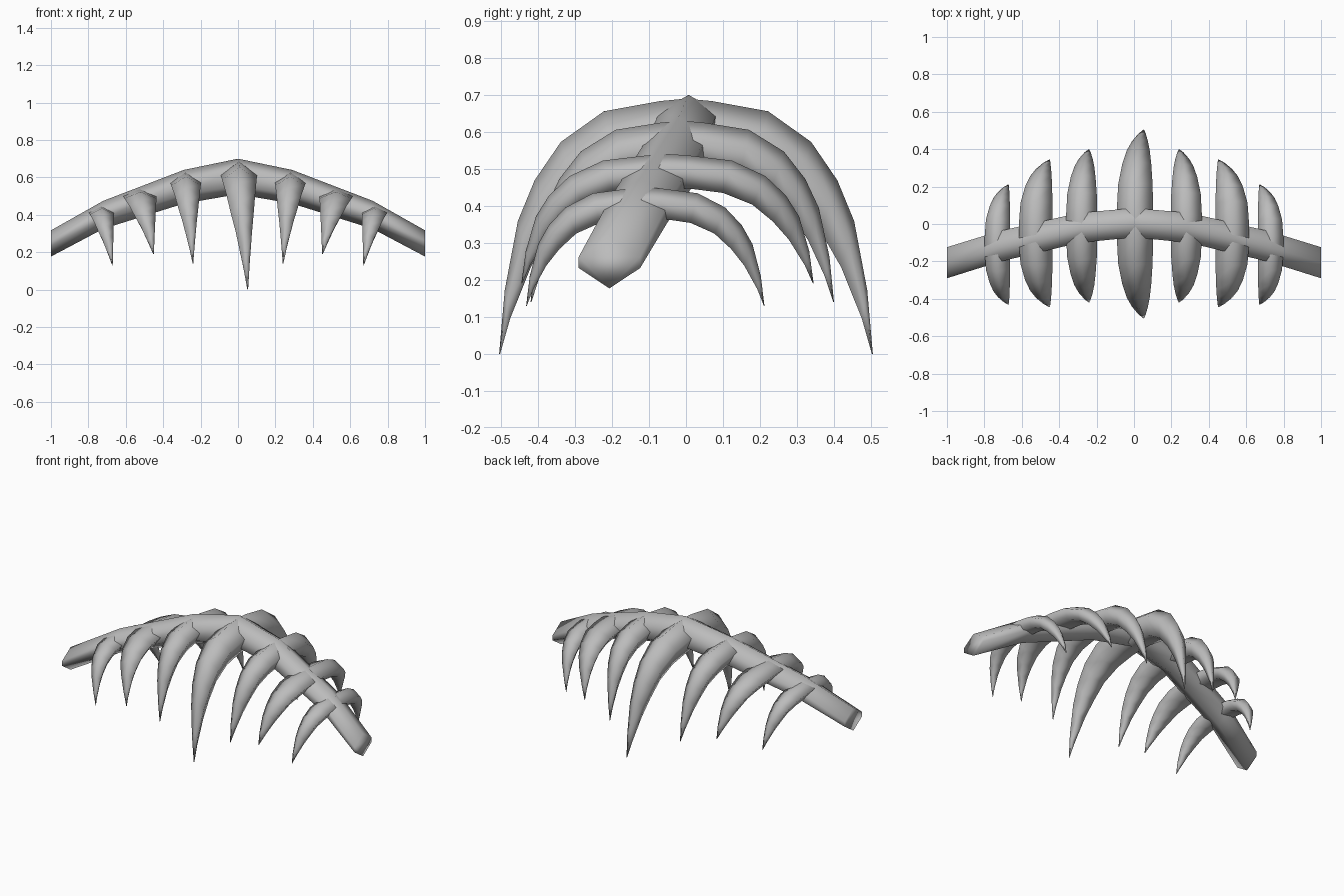
import bpy

cube = bpy.data.objects.get("Cube")
if cube:
    bpy.data.objects.remove(cube)

GREY = (0.5, 0.5, 0.5, 1)
bone = bpy.data.materials.new("bone_grey")
bone.use_nodes = True
bone.diffuse_color = GREY
bone.node_tree.nodes["Principled BSDF"].inputs["Base Color"].default_value = GREY


def loft(name, rings):
    """Skin a list of equal rings into a closed, smooth tube."""
    n = len(rings[0])
    verts = [p for ring in rings for p in ring]
    faces = [(i * n + j, i * n + (j + 1) % n, (i + 1) * n + (j + 1) % n, (i + 1) * n + j)
             for i in range(len(rings) - 1) for j in range(n)]
    faces += [tuple(reversed(range(n))), tuple(range(len(verts) - n, len(verts)))]
    mesh = bpy.data.meshes.new(name)
    mesh.from_pydata(verts, [], faces)
    mesh.materials.append(bone)
    obj = bpy.data.objects.new(name, mesh)
    bpy.context.collection.objects.link(obj)
    bpy.ops.object.select_all(action="DESELECT")
    obj.select_set(True)
    bpy.context.view_layer.objects.active = obj
    bpy.ops.object.mode_set(mode="EDIT")
    bpy.ops.mesh.select_all(action="SELECT")
    bpy.ops.mesh.normals_make_consistent(inside=False)
    bpy.ops.object.mode_set(mode="OBJECT")
    bpy.ops.object.shade_smooth()
    return obj


# Spine: six-sided bar, (x, y, z, half width, half height, shoulder)
half = [(0, 0.007, 0.605, 0.078, 0.095, 0.05),
        (0.29, -0.02, 0.55, 0.08, 0.09, 0.04),
        (0.72, -0.12, 0.40, 0.082, 0.075, 0.025),
        (1, -0.207, 0.247, 0.083, 0.07, 0.015)]
stations = [(-s[0], *s[1:]) for s in reversed(half[1:])] + half
loft("spine", [[(x, y, z + h), (x, y + w, z + s), (x, y + w, z - s),
                (x, y, z - h), (x, y - w, z - s), (x, y - w, z + s)]
               for x, y, z, w, h, s in stations])

# Rib side profile from root to tip, as fractions of reach and drop, with width
outer = [(0, 1), (.14, .99), (.44, .95), (.67, .83), (.81, .68), (.9, .52), (.97, .25), (1, 0)]
inner = [(0, .74), (.14, .735), (.38, .70), (.58, .61), (.72, .48), (.83, .34), (.94, .14), (.995, 0)]
width = [1, 1, .95, .8, .64, .45, .2, .02]


def rib(name, x, y, top, tip, reach, w, lean):
    """One pointed rib pair running over the spine from tip to tip."""
    def ring(i, side):
        (ou, ov), (iu, iv) = outer[i], inner[i]
        oy, iy = y + side * ou * reach, y + side * iu * reach
        oz, iz = tip + ov * (top - tip), tip + iv * (top - tip)
        my, mz = oy * .6 + iy * .4, oz * .6 + iz * .4
        cx, hw = x + lean * (1 - width[i]), w * width[i]
        return [(cx, oy, oz), (cx + hw, my, mz), (cx + hw * .55, iy, iz),
                (cx - hw * .55, iy, iz), (cx - hw, my, mz)]
    last = len(outer) - 1
    rings = [ring(i, -1) for i in range(last, 0, -1)] + [ring(i, 1) for i in range(last + 1)]
    loft(name, rings)


rib("centre_rib", 0.005, 0, 0.69, 0, 0.505, 0.097, 0.048)
for label, s in (("left", 1), ("right", -1)):
    rib(label + "_inner_rib", s * .28, -.01, .63, .14, .41, .083, s * -.04)
    rib(label + "_middle_rib", s * .525, -.05, .54, .19, .395, .09, s * -.075)
    rib(label + "_outer_rib", s * .73, -.11, .45, .13, .322, .068, s * -.06)
